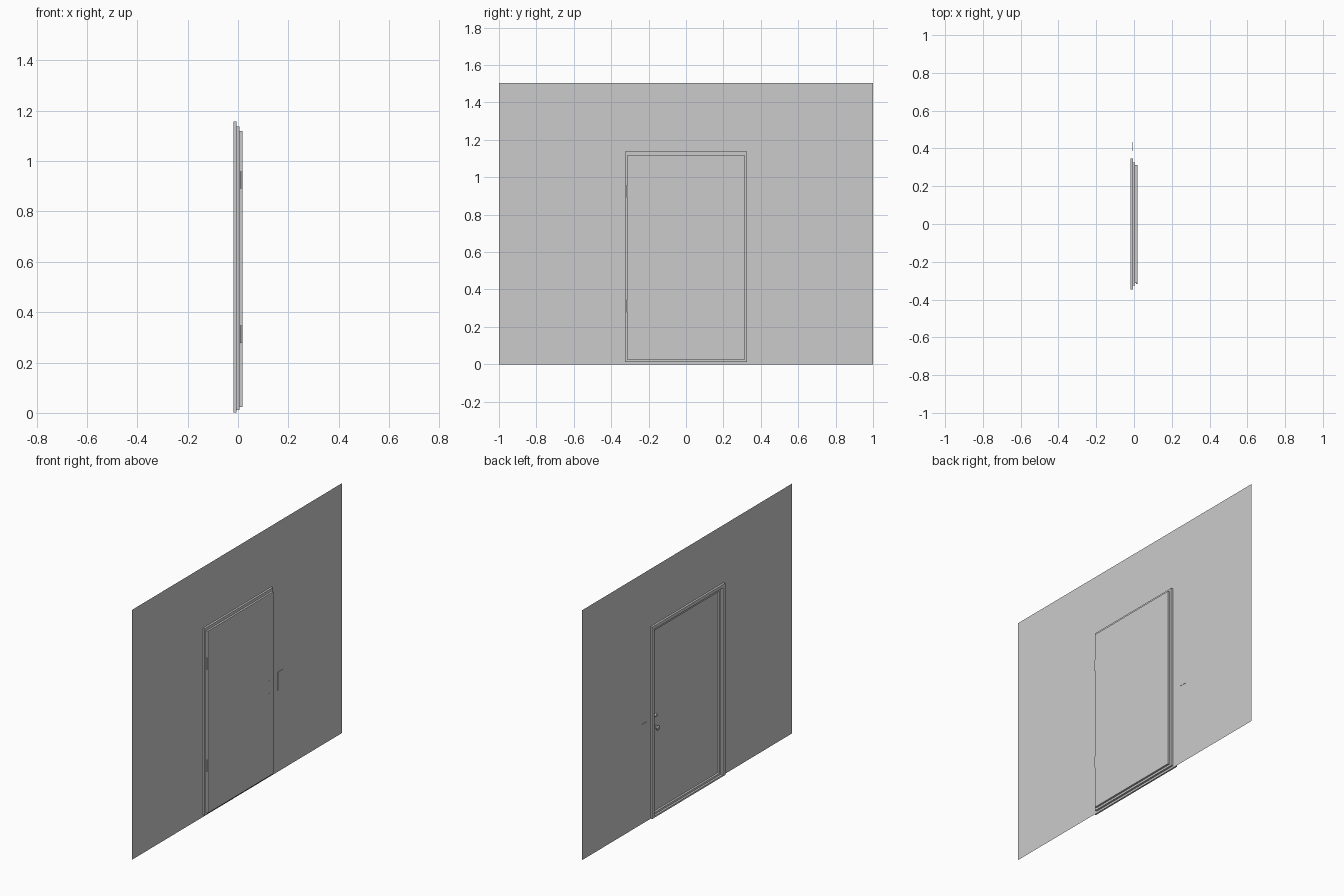
import bpy, bmesh, math
from mathutils import Matrix, Vector

cube = bpy.data.objects.get("Cube")
if cube:
    bpy.data.objects.remove(cube, do_unlink=True)

grey = bpy.data.materials.new("light grey")
grey.use_nodes = True
colour = (0.6, 0.6, 0.6, 1)
grey.diffuse_color = colour
grey.node_tree.nodes["Principled BSDF"].inputs["Base Color"].default_value = colour


def finish(name, bm, smooth=False):
    bmesh.ops.recalc_face_normals(bm, faces=bm.faces)
    mesh = bpy.data.meshes.new(name)
    bm.to_mesh(mesh)
    bm.free()
    mesh.materials.append(grey)
    ob = bpy.data.objects.new(name, mesh)
    bpy.context.collection.objects.link(ob)
    if smooth:
        bpy.ops.object.select_all(action="DESELECT")
        ob.select_set(True)
        bpy.context.view_layer.objects.active = ob
        bpy.ops.object.shade_smooth_by_angle(angle=math.radians(40))
    return ob


def ring(name, x, depth, outer, inner):
    """Rectangular frame in the y-z plane; outer and inner are (half width, bottom, top)."""
    bm = bmesh.new()
    loops = []
    for half, low, high in (outer, inner):
        corners = ((-half, low), (half, low), (half, high), (-half, high))
        loops.append([bm.verts.new((x, y, z)) for y, z in corners])
    a, b = loops
    for i in range(4):
        j = (i + 1) % 4
        bm.faces.new((a[i], a[j], b[j], b[i]))
    if depth:
        new = bmesh.ops.extrude_face_region(bm, geom=bm.faces[:], use_keep_orig=True)
        verts = [g for g in new["geom"] if isinstance(g, bmesh.types.BMVert)]
        bmesh.ops.translate(bm, verts=verts, vec=(depth, 0, 0))
    return finish(name, bm)


def box(name, low, high):
    low, high = Vector(low), Vector(high)
    bm = bmesh.new()
    bmesh.ops.create_cube(bm, size=1)
    bmesh.ops.scale(bm, verts=bm.verts, vec=high - low)
    bmesh.ops.translate(bm, verts=bm.verts, vec=(low + high) / 2)
    return finish(name, bm)


def turned(name, profile, centre, axis="X"):
    """Solid of stacked discs: profile is (radius, position along the axis)."""
    bm = bmesh.new()
    for (r1, p1), (r2, p2) in zip(profile, profile[1:]):
        bmesh.ops.create_cone(bm, cap_ends=False, segments=20, radius1=r1, radius2=r2,
                              depth=p2 - p1,
                              matrix=Matrix.Translation((0, 0, (p1 + p2) / 2)))
    bmesh.ops.remove_doubles(bm, verts=bm.verts, dist=0.0002)
    if axis == "X":
        bmesh.ops.rotate(bm, verts=bm.verts, matrix=Matrix.Rotation(math.pi / 2, 3, "Y"))
    bmesh.ops.translate(bm, verts=bm.verts, vec=centre)
    return finish(name, bm, smooth=True)


# Wall sheet with the doorway cut out
WALL = -0.006
opening = (0.325, 0.012, 1.137)
ring("wall", WALL, 0, (1, 0, 1.504), opening)

# Stepped frame: casing on one side, jamb and door on the other
ring("door_casing", WALL, -0.012, (0.348, 0.002, 1.157), opening)
ring("door_jamb", WALL, 0.012, opening, (0.311, 0.024, 1.119))
box("door_panel", (0.006, -0.312, 0.024), (0.0175, 0.312, 1.119))

# Hinges
for name, z in (("lower_hinge", 0.312), ("upper_hinge", 0.925)):
    turned(name, [(0, -0.034), (0.004, -0.034), (0.004, 0.034), (0, 0.034)],
           (0.0135, -0.315, z), "Z")

# Knob and bolt on the recessed side, with small key holes on the other
turned("knob", [(0, -0.024), (0.009, -0.023), (0.014, -0.017), (0.012, -0.010),
                (0.006, -0.006), (0.006, -0.003), (0.016, -0.002), (0.016, 0)],
       (0.006, 0.28, 0.523))
turned("bolt_turn", [(0, -0.008), (0.008, -0.008), (0.010, 0)], (0.006, 0.28, 0.597))
for name, z in (("lower_key_hole", 0.523), ("upper_key_hole", 0.597)):
    turned(name, [(0.003, 0), (0.003, 0.0006), (0, 0.0006)], (0.0172, 0.275, z))

# Switch plate set through the wall
box("switch_plate", (WALL - 0.002, 0.386, 0.49), (WALL + 0.002, 0.434, 0.60))
